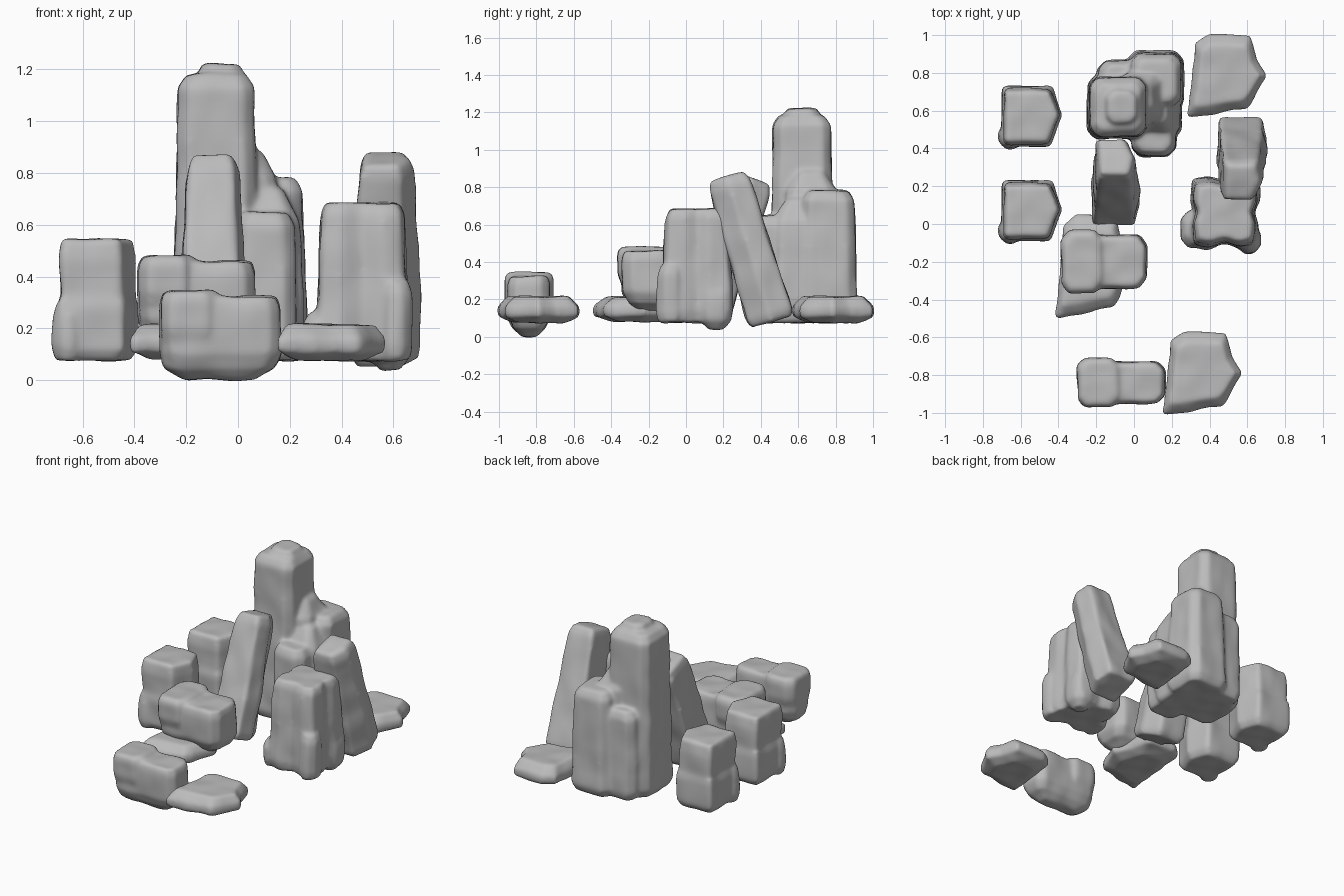
import bpy
import bmesh
import math
from mathutils import Vector, noise

cube = bpy.data.objects.get("Cube")
if cube:
    bpy.data.objects.remove(cube, do_unlink=True)

grey = (0.5, 0.5, 0.5, 1)
stone = bpy.data.materials.new("stone grey")
stone.use_nodes = True
stone.diffuse_color = grey
stone.node_tree.nodes["Principled BSDF"].inputs["Base Color"].default_value = grey


def block(width, depth, cut=0.04):
    """Rectangle outline with chamfered corners."""
    x, y = width / 2, depth / 2
    return [(-x + cut, -y), (x - cut, -y), (x, -y + cut), (x, y - cut),
            (x - cut, y), (-x + cut, y), (-x, y - cut), (-x, -y + cut)]


def mirrored(quarter):
    """Full outline from the points of its first quarter."""
    half = quarter + [(-x, y) for x, y in quarter[-2::-1]]
    return half + [(x, -y) for x, y in half[-2:0:-1]]


def column(width, depth, top, x=0, y=0, bottom=0, foot=1.05, toe=0.85, head=0.78, lip=0.05):
    """Block that flares towards its foot, with both ends drawn in."""
    levels = [(bottom, foot * toe, foot * toe), (bottom + lip, foot, foot),
              (top - lip, 1, 1), (top, head, head)]
    return block(width, depth), levels, x, y


def loft(bm, outline, levels, ox=0, oy=0):
    """Closed stack of scaled outlines; a level is (z, scale_x, scale_y)."""
    rings = [[bm.verts.new((x * sx + ox, y * sy + oy, z)) for x, y in outline]
             for z, sx, sy in levels]
    for low, high in zip(rings, rings[1:]):
        for i in range(len(outline)):
            bm.faces.new((low[i - 1], low[i], high[i], high[i - 1]))
    bm.faces.new(rings[0][::-1])
    bm.faces.new(rings[-1])


def rock(name, parts, loc, scale=(1, 1, 1), tilt=0):
    """Fuse lofts into one worn stone, then roughen its surface slightly."""
    bm = bmesh.new()
    for part in parts:
        loft(bm, *part)
    for v in bm.verts:
        v.co *= Vector(scale)
    bmesh.ops.recalc_face_normals(bm, faces=bm.faces)
    mesh = bpy.data.meshes.new(name)
    bm.to_mesh(mesh)
    bm.free()
    obj = bpy.data.objects.new(name, mesh)
    bpy.context.collection.objects.link(obj)
    bpy.context.view_layer.objects.active = obj
    remesh = obj.modifiers.new("fuse", 'REMESH')
    remesh.mode = 'VOXEL'
    remesh.voxel_size = 0.013
    smooth = obj.modifiers.new("wear", 'SMOOTH')
    smooth.factor = 0.5
    smooth.iterations = 9
    for modifier in ("fuse", "wear"):
        bpy.ops.object.modifier_apply(modifier=modifier)
    mesh = obj.data
    normals = [v.normal.copy() for v in mesh.vertices]
    for v, normal in zip(mesh.vertices, normals):
        point = Vector((v.co.x * 9, v.co.y * 9, v.co.z * 6))
        v.co += normal * (0.004 + 0.008 * noise.noise(point))
    for poly in mesh.polygons:
        poly.use_smooth = True
    mesh.materials.clear()
    mesh.materials.append(stone)
    obj.location = loc
    obj.rotation_euler.x = math.radians(tilt)


# Stepped stumps on the left
stump_outline = [(-.13, -.15), (.1, -.15), (.16, 0), (.11, .14), (-.13, .14)]
stump = [
    (stump_outline, [(0, .92, .9), (.04, 1.08, 1.06), (.2, 1.08, 1.08),
                     (.25, .98, 1), (.38, 1, 1), (.46, .93, .9)], 0, 0),
    column(.11, .12, .22, -.1, -.11),
]
for side, y in (("rear", .575), ("front", .075)):
    rock(side + "_stump", stump, (-.555, y, .08))

# Rounded-bottom boulders with a raised left end
boulder = [
    (block(.46, .215), [(0, .6, .35), (.04, .88, .75), (.1, 1, 1), (.27, 1, 1), (.315, .93, .92)]),
    (block(.22, .255), [(.04, .9, .6), (.2, 1, 1), (.3, 1, 1), (.337, .88, .9)], -.12),
]
rock("front_boulder", boulder, (-.067, -.84, .005))
rock("middle_boulder", boulder, (-.158, -.2, .14), (.97, 1.28, 1))

# Thin ground slabs
slab_outline = [(-.215, -.22), (.1, -.17), (.14, -.12), (.205, 0), (.15, .09),
                (.12, .21), (-.1, .22), (-.17, .17), (-.18, 0)]
slab = [(slab_outline, [(0, .66, .62), (.03, 1, 1), (.08, 1, 1), (.132, .82, .74)])]
rock("front_slab", slab, (.365, -.79, .08))
rock("rear_slab", slab, (.495, .785, .08))
rock("middle_slab", slab, (-.21, -.225, .085), (.96, 1.25, .95))

# Leaning stones, the left one mirrored front to back
leaning_outline = [(-.11, -.11), (.07, -.11), (.13, 0), (.1, .11), (-.1, .11)]
leaning = [(leaning_outline, [(0, 1, 1), (.04, 1.1, 1.1), (.3, 1.07, 1.06), (.75, .88, 1), (.805, .72, .85)])]
rock("right_leaning_stone", leaning, (.565, .455, .085), tilt=17)
rock("left_leaning_stone", leaning, (-.105, .1, .1), (.97, -1, .975), tilt=-19)

# Grooved upright block with flaring feet
grooved = mirrored([(.14, 0), (.16, .06), (.15, .15), (.08, .165), (0, .14)])
upright = [
    (grooved, [(0, 1.05, 1.05), (.06, 1.14, 1.17), (.36, 1.04, 1.08), (.56, 1, 1), (.6, .9, .88)], .01, .01),
    column(.1, .18, .18, -.17, -.08, head=.5),
    column(.12, .14, .3, .14, -.13),
    column(.14, .16, .2, .12, .11, bottom=-.04, toe=.5),
]
rock("upright_block", upright, (.47, .05, .08))

# Tall pillar fused with lower columns and the web of stone between them
pillar = [
    column(.29, .3, 1.1, 0, .01, foot=1.1),
    column(.18, .2, 1.14, .02, .01),
    column(.26, .27, .7, .2, .15, foot=1.15),
    column(.22, .26, .8, .12, .06, head=.5, lip=.1),
    column(.22, .24, .565, .19, -.125),
    column(.32, .36, .66, .16, .04, foot=1.1, head=.6, lip=.12),
    column(.28, .2, .6, .04, .15),
]
rock("tall_pillar", pillar, (-.085, .61, .08))
